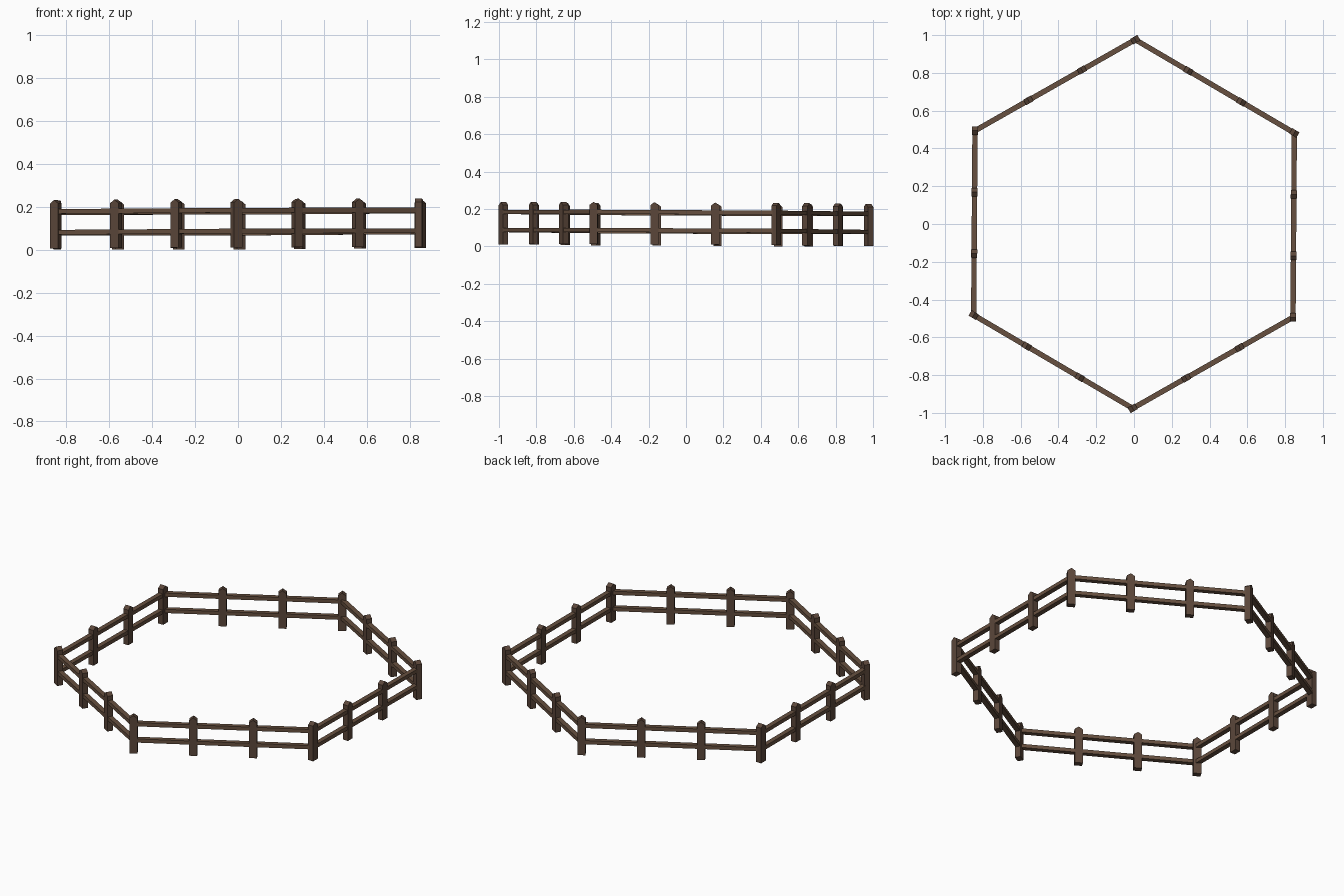
import bpy, bmesh, math
from mathutils import Vector, Matrix

if "Cube" in bpy.data.objects:
    bpy.data.objects.remove(bpy.data.objects["Cube"])

R = 0.976          # distance from centre to corner posts
YAW = math.radians(-0.4)


def material(name, color):
    m = bpy.data.materials.new(name)
    m.diffuse_color = color
    m.use_nodes = True
    m.node_tree.nodes["Principled BSDF"].inputs["Base Color"].default_value = m.diffuse_color
    return m


post_wood = material("post_wood", (0.105, 0.062, 0.042, 1))
rail_wood = material("rail_wood", (0.135, 0.080, 0.050, 1))


def lift(x, y):
    # the ring leans very slightly
    return 0.0065 + 0.004 * x - 0.005 * y


def extrude_profile(name, profile, depth, matrix, mat):
    """Extrude an (x, z) profile symmetrically along local y."""
    bm = bmesh.new()
    face = bm.faces.new([bm.verts.new((x, -depth / 2, z)) for x, z in profile])
    ext = bmesh.ops.extrude_face_region(bm, geom=[face])
    moved = [v for v in ext["geom"] if isinstance(v, bmesh.types.BMVert)]
    bmesh.ops.translate(bm, verts=moved, vec=(0, depth, 0))
    bm.transform(matrix)
    for v in bm.verts:
        v.co.z += lift(v.co.x, v.co.y)
    bmesh.ops.recalc_face_normals(bm, faces=bm.faces)
    mesh = bpy.data.meshes.new(name)
    bm.to_mesh(mesh)
    bm.free()
    mesh.materials.append(mat)
    bpy.context.collection.objects.link(bpy.data.objects.new(name, mesh))


def corner(i):
    a = math.radians(-90 + 60 * i) + YAW
    return Vector((R * math.cos(a), R * math.sin(a), 0))


# post outline with a peaked top
W = 0.022
POST = [(-W, 0), (W, 0), (W, 0.21), (0, 0.226), (-W, 0.21)]

for i in range(6):
    a, b = corner(i), corner(i + 1)
    d = b - a
    turn = Matrix.Rotation(math.atan2(d.y, d.x), 4, "Z")
    # corner post and two intermediate posts
    for k in range(3):
        extrude_profile(f"post_{i}_{k}", POST, 0.033,
                        Matrix.Translation(a.lerp(b, k / 3)) @ turn, post_wood)
    # lower and upper rails
    h = d.length / 2
    for label, z in (("lower", 0.076), ("upper", 0.173)):
        box = [(-h, z - 0.011), (h, z - 0.011), (h, z + 0.011), (-h, z + 0.011)]
        extrude_profile(f"{label}_rail_{i}", box, 0.028,
                        Matrix.Translation((a + b) / 2) @ turn, rail_wood)
